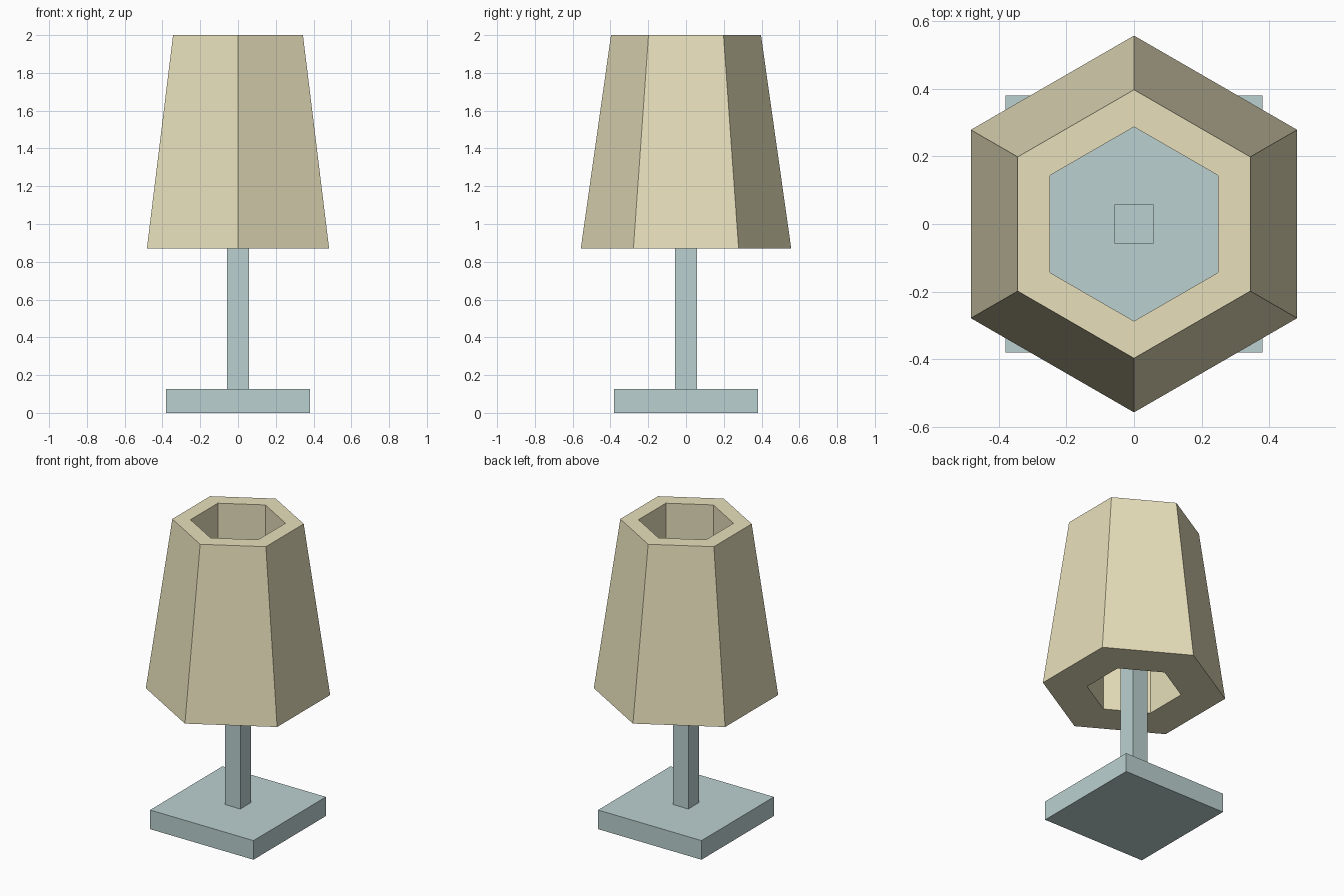
import bpy, bmesh, math

if "Cube" in bpy.data.objects:
    bpy.data.objects.remove(bpy.data.objects["Cube"])


def box(name, half, z0, z1, mat):
    bpy.ops.mesh.primitive_cube_add(size=1, location=(0, 0, (z0 + z1) / 2))
    ob = bpy.context.object
    ob.name = name
    ob.scale = (half * 2, half * 2, z1 - z0)
    bpy.ops.object.transform_apply(location=False, rotation=False, scale=True)
    ob.data.materials.append(mat)
    return ob


def material(name, color):
    mat = bpy.data.materials.new(name)
    mat.diffuse_color = color
    mat.use_nodes = True
    mat.node_tree.nodes["Principled BSDF"].inputs["Base Color"].default_value = mat.diffuse_color
    return mat


metal = material("pale_metal", (0.50, 0.63, 0.63, 1))
fabric = material("cream_fabric", (0.80, 0.74, 0.50, 1))

# Square foot and slim post that runs up inside the shade
box("base", 0.38, 0.0, 0.127, metal)
box("post", 0.057, 0.127, 1.3, metal)

# Hexagonal shade: tapered outside, straight hexagonal hole
profile = [(0.557, 0.87), (0.397, 2.0), (0.287, 2.0), (0.287, 0.87)]
bm = bmesh.new()
rings = []
for i in range(6):
    a = math.radians(90 + 60 * i)
    rings.append([bm.verts.new((r * math.cos(a), r * math.sin(a), z)) for r, z in profile])
for i in range(6):
    p, q = rings[i], rings[(i + 1) % 6]
    for j in range(4):
        k = (j + 1) % 4
        bm.faces.new((p[j], q[j], q[k], p[k]))
bmesh.ops.recalc_face_normals(bm, faces=bm.faces)
mesh = bpy.data.meshes.new("shade")
bm.to_mesh(mesh)
bm.free()
mesh.materials.append(fabric)
shade = bpy.data.objects.new("shade", mesh)
bpy.context.collection.objects.link(shade)
